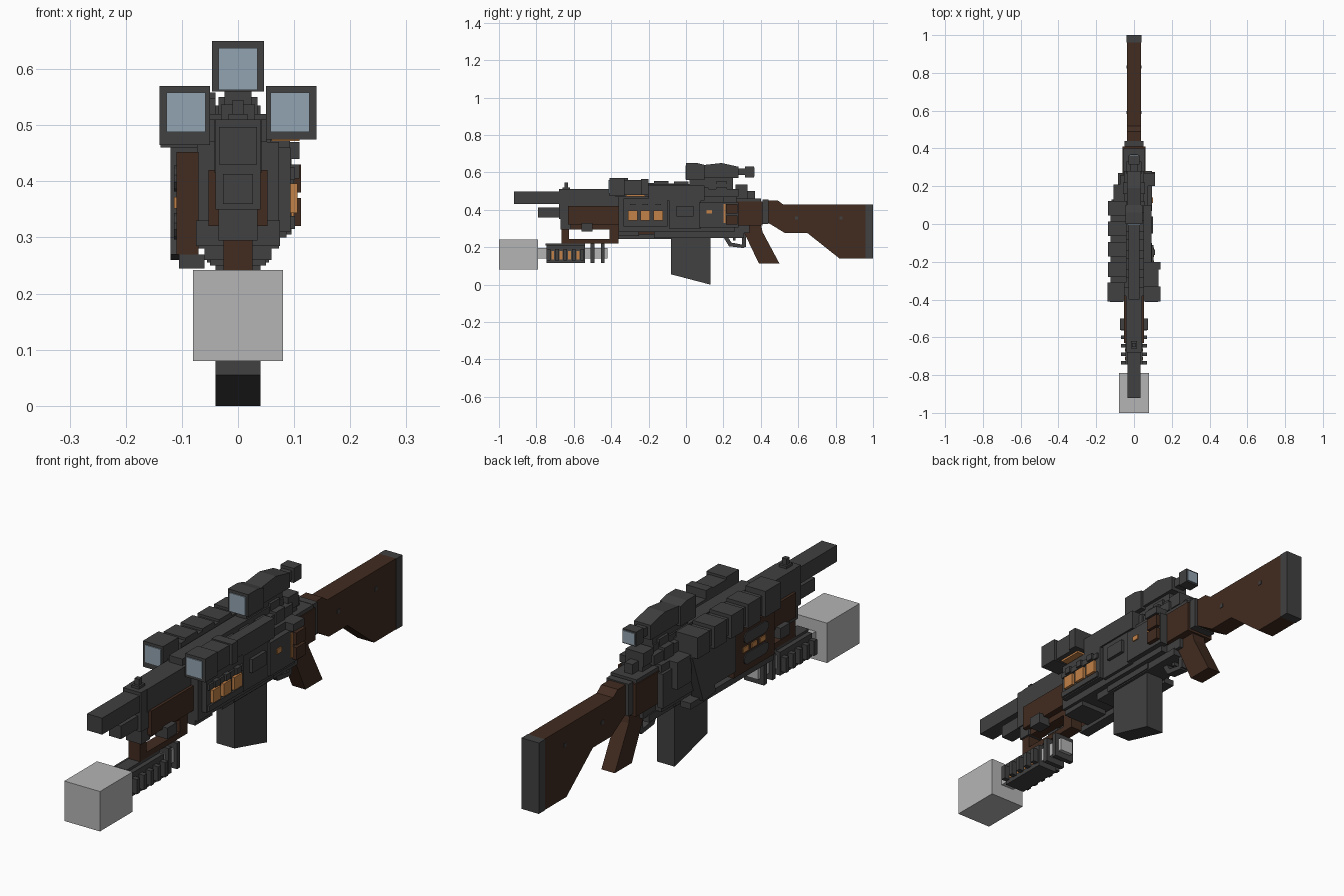
import bpy, bmesh, math

cube = bpy.data.objects.get("Cube")
if cube:
    bpy.data.objects.remove(cube, do_unlink=True)


def material(name, red, green, blue):
    mat = bpy.data.materials.new(name)
    mat.use_nodes = True
    mat.diffuse_color = (red, green, blue, 1)
    mat.node_tree.nodes["Principled BSDF"].inputs["Base Color"].default_value = (red, green, blue, 1)
    return mat


metal = material("dark_metal", .052, .052, .052)
wood = material("brown_wood", .054, .025, .015)
glass = material("pale_blue_glass", .29, .37, .44)
glow = material("orange_glow", .54, .22, .065)
light = material("light_grey", .46, .46, .46)


def prism(name, mat, left, right, profile):
    """Extrude a side profile of (y, z) points from x = left to x = right."""
    bm = bmesh.new()
    face = bm.faces.new([bm.verts.new((left, y, z)) for y, z in profile])
    side = bmesh.ops.extrude_face_region(bm, geom=[face])
    moved = [v for v in side["geom"] if isinstance(v, bmesh.types.BMVert)]
    bmesh.ops.translate(bm, vec=(right - left, 0, 0), verts=moved)
    bmesh.ops.recalc_face_normals(bm, faces=bm.faces)
    mesh = bpy.data.meshes.new(name)
    bm.to_mesh(mesh)
    bm.free()
    mesh.materials.append(mat)
    obj = bpy.data.objects.new(name, mesh)
    bpy.context.collection.objects.link(obj)


def box(name, mat, left, right, front, back, low, high):
    prism(name, mat, left, right, [(front, low), (back, low), (back, high), (front, high)])


def centred(name, mat, half, front, back, low, high):
    box(name, mat, -half, half, front, back, low, high)


def pane(name, mat, x, half, y, low, high):
    """A thin glass plate facing along y."""
    box(name, mat, x - half, x + half, y - .004, y + .004, low, high)


# Shared levels: top of the barrel shroud, receiver deck and receiver floor
shroud_top, deck, floor = .51, .47, .28
# Shared stations along the length
muzzle, receiver_front, receiver_back = -.68, -.36, .41

# Barrel, lower tube and front sight
centred("barrel", metal, half=.034, front=-.92, back=muzzle, low=.43, high=.497)
centred("lower_tube", metal, half=.027, front=-.79, back=muzzle, low=.36, high=.413)
centred("muzzle_block", metal, half=.04, front=muzzle, back=-.62, low=.35, high=shroud_top)
centred("barrel_shroud", metal, half=.042, front=-.64, back=receiver_front, low=.415, high=shroud_top)
centred("front_sight_base", metal, half=.017, front=-.66, back=-.62, low=shroud_top, high=.52)
centred("front_sight_post", metal, half=.01, front=-.65, back=-.63, low=shroud_top, high=.545)

# Wooden handguard and carrying loop
loop_bottom, loop_top = .22, .32
centred("handguard", wood, half=.053, front=-.63, back=-.33, low=loop_top, high=.42)
centred("loop_base", wood, half=.026, front=-.665, back=receiver_front, low=loop_bottom, high=.243)
centred("loop_front", wood, half=.026, front=-.665, back=-.625, low=loop_bottom, high=loop_top)
centred("loop_rear", wood, half=.026, front=-.41, back=receiver_front, low=loop_bottom, high=loop_top)
centred("loop_roof", wood, half=.026, front=-.62, back=receiver_front, low=.295, high=loop_top)
centred("loop_clamp", metal, half=.035, front=-.67, back=-.615, low=.295, high=.35)
for side in (-1, 1):
    inner, outer = sorted((side * .02, side * .075))
    box("loop_knob", metal, left=inner, right=outer, front=-.56, back=-.5, low=.285, high=.33)

# Lamp slung below the handguard
lamp_low, lamp_high, lamp_back = .115, .21, -.54
centred("lamp_head", light, half=.08, front=-1, back=-.79, low=.08, high=.242)
centred("lamp_tube", light, half=.03, front=-.79, back=-.42, low=.14, high=.195)
centred("lamp_body", metal, half=.045, front=-.745, back=lamp_back, low=lamp_low, high=lamp_high)
centred("lamp_spine", metal, half=.026, front=-.75, back=lamp_back, low=lamp_high, high=loop_bottom)
for step in range(5):
    y = lamp_back - .015 - step * .045
    centred("lamp_rib", metal, half=.068, front=y - .01, back=y + .01, low=.13, high=.19)
    if step:
        centred("lamp_slot", glow, half=.047, front=y + .015, back=y + .03, low=.135, high=.18)
for y in (-.5, -.445):
    centred("lamp_ring", metal, half=.045, front=y - .01, back=y + .01, low=lamp_low, high=loop_bottom)

# Receiver core
centred("receiver", metal, half=.073, front=receiver_front, back=.26, low=floor, high=deck)
centred("receiver_roof", metal, half=.052, front=-.38, back=floor, low=deck, high=shroud_top)
centred("receiver_ridge", metal, half=.03, front=-.4, back=.25, low=shroud_top, high=.537)
centred("rear_receiver", wood, half=.062, front=.25, back=receiver_back, low=.315, high=.445)
centred("rear_roof", metal, half=.058, front=.24, back=.4, low=.44, high=.46)
centred("receiver_floor", metal, half=.05, front=-.17, back=.31, low=.25, high=floor)
centred("front_floor", metal, half=.06, front=receiver_front, back=-.25, low=.26, high=floor)
centred("stock_collar", metal, half=.05, front=receiver_back, back=.44, low=.325, high=.455)
for step in range(6):
    y = -.34 + step * .1
    centred("roof_band", metal, half=.058, front=y, back=y + .06, low=deck, high=.52)

# Rear sight
centred("rear_sight_base", metal, half=.035, front=.23, back=.33, low=.45, high=.485)
centred("rear_sight_riser", metal, half=.04, front=.265, back=.33, low=.48, high=.535)
centred("rear_sight_notch", metal, half=.018, front=.33, back=.37, low=.45, high=.5)

# Short row of lamp boxes on one side, long row on the other
row_front, row_inner, row_outer = -.41, .05, .14
box("short_lamp_box", metal, left=row_inner, right=row_outer, front=row_front, back=-.33, low=.475, high=.57)
box("short_lamp_middle", metal, left=row_inner, right=.13, front=-.33, back=-.24, low=.48, high=.56)
box("short_lamp_back", metal, left=row_inner, right=row_outer, front=-.24, back=-.2, low=.48, high=.565)
box("short_lamp_glow", glow, left=.06, right=.11, front=-.32, back=-.22, low=.472, high=.48)
box("upper_rail", metal, left=row_inner, right=.093, front=-.2, back=.1, low=.45, high=.53)
box("long_lamp_box", metal, left=-row_outer, right=-row_inner, front=row_front, back=-.31, low=.465, high=.57)
for step in range(4):
    y = -.31 + step * .108
    top = .558 - step * .004
    box("long_row_neck", metal, left=-.125, right=-.04, front=y, back=y + .03, low=deck, high=top - .01)
    box("long_row_block", metal, left=-.138, right=-.04, front=y + .03, back=y + .108, low=.46, high=top)
for side in (-1, 1):
    pane("lamp_lens", glass, x=side * .0925, half=.035, y=row_front, low=.488, high=.558)

# Scope
scope_low, scope_high, scope_middle = .56, .65, .1
prism("scope_hood", metal, left=-.046, right=.046, profile=[
    (0, scope_low), (scope_middle, scope_low), (scope_middle, .64), (.06, scope_high), (0, scope_high)])
prism("scope_tube", metal, left=-.037, right=.037, profile=[
    (scope_middle, .57), (floor, .57), (floor, .63), (.19, scope_high), (scope_middle, .64)])
centred("scope_neck", metal, half=.022, front=floor, back=.32, low=.585, high=.62)
centred("scope_eyepiece", metal, half=.03, front=.315, back=.363, low=.573, high=.632)
centred("scope_mount", metal, half=.024, front=.02, back=.25, low=.53, high=.573)
centred("scope_foot", metal, half=.035, front=.16, back=.22, low=shroud_top, high=.55)
pane("scope_front_lens", glass, x=0, half=.035, y=0, low=.563, high=.638)
pane("scope_rear_lens", glass, x=0, half=.025, y=.363, low=.579, high=.626)

# Cell panel with three glowing windows
box("cell_panel", metal, left=.07, right=.094, front=-.335, back=-.1, low=.31, high=.46)
for z in (.315, .402):
    box("cell_lip", metal, left=.06, right=.102, front=-.33, back=-.11, low=z, high=z + .023)
for step in range(3):
    y = -.31 + step * .068
    box("glow_cell", glow, left=.09, right=.106, front=y, back=y + .05, low=.344, high=.396)
    box("cell_clip", metal, left=.09, right=.11, front=y + .01, back=y + .04, low=.405, high=.43)

# Hatch and rear switch panel
box("hatch_plate", metal, left=.07, right=.086, front=-.09, back=.08, low=.3, high=.46)
box("hatch_boss", metal, left=.08, right=.1, front=-.05, back=.04, low=.365, high=.42)
box("switch_panel", metal, left=.06, right=.095, front=.07, back=floor, low=.305, high=.44)
box("switch_glow", glow, left=.09, right=.1, front=.11, back=.14, low=.38, high=.4)
box("switch_glow_strip", glow, left=.09, right=.1, front=.2, back=.21, low=.33, high=.43)
box("switch_top_block", metal, left=.05, right=.11, front=.2, back=.27, low=.44, high=deck)
for z in (.32, .38):
    box("switch_wood_plate", wood, left=.09, right=.112, front=.215, back=.275, low=z, high=z + .05)

# Wooden side panel with oval recesses
panel_face = -.11
box("side_panel", wood, left=panel_face, right=-.07, front=row_front, back=-.15, low=.27, high=.452)
box("side_panel_back", metal, left=-.12, right=-.07, front=-.15, back=.02, low=.3, high=.46)
box("side_panel_foot", metal, left=-.105, right=-.06, front=row_front, back=.12, low=.245, high=.27)
for z in (.32, .405):
    angles = [math.pi * (step + .5) / 6 for step in range(12)]
    oval = [(-.29 + math.copysign(.05, math.cos(a)) + .03 * math.cos(a), z + .024 * math.sin(a)) for a in angles]
    prism("oval_recess", metal, left=panel_face - .004, right=panel_face + .002, profile=oval)
for step in range(3):
    y = -.35 + step * .055
    box("side_glow", glow, left=panel_face - .004, right=panel_face, front=y, back=y + .035, low=.352, high=.372)
prism("side_cover", metal, left=-.12, right=-.07, profile=[(-.02, .27), (.06, .26), (.13, .46), (.02, .46)])
box("side_rear_block", metal, left=-.108, right=-.06, front=.12, back=.21, low=.36, high=deck)
box("side_rear_plate", metal, left=-.085, right=-.06, front=.07, back=.27, low=.3, high=.44)

# Magazine
prism("magazine", metal, left=-.04, right=.04, profile=[(-.08, .055), (.13, 0), (.13, floor), (-.08, floor)])
centred("magazine_collar", metal, half=.055, front=-.1, back=.15, low=.255, high=.3)

# Trigger and its guard
guard = .018
prism("guard_front", metal, left=-guard, right=guard, profile=[(.19, .27), (.215, .27), (.245, .22), (.23, .205)])
prism("guard_bottom", metal, left=-guard, right=guard, profile=[(.23, .205), (.31, .195), (.32, .21), (.24, .225)])
centred("guard_rear", metal, half=guard, front=.3, back=.32, low=.2, high=.29)
centred("trigger", metal, half=.01, front=.25, back=.265, low=.235, high=floor)
centred("trigger_housing", metal, half=.045, front=.19, back=.34, low=.275, high=.32)

# Pistol grip and stock
stock_low, stock_high, butt = .14, .428, .96
prism("pistol_grip", wood, left=-.03, right=.03, profile=[
    (.31, floor), (.33, .325), (.4, .325), (.41, floor), (.5, .112), (.39, .112)])
prism("stock", wood, left=-.037, right=.037, profile=[
    (.44, .33), (.53, .275), (.65, .275), (.82, stock_low), (butt, stock_low),
    (butt, stock_high), (.52, stock_high), (.49, .45), (.44, .45)])
centred("butt_plate", metal, half=.039, front=butt, back=1, low=stock_low, high=stock_high)
for y in (.59, .83):
    centred("stock_screw", metal, half=.039, front=y - .008, back=y + .008, low=.347, high=.363)
